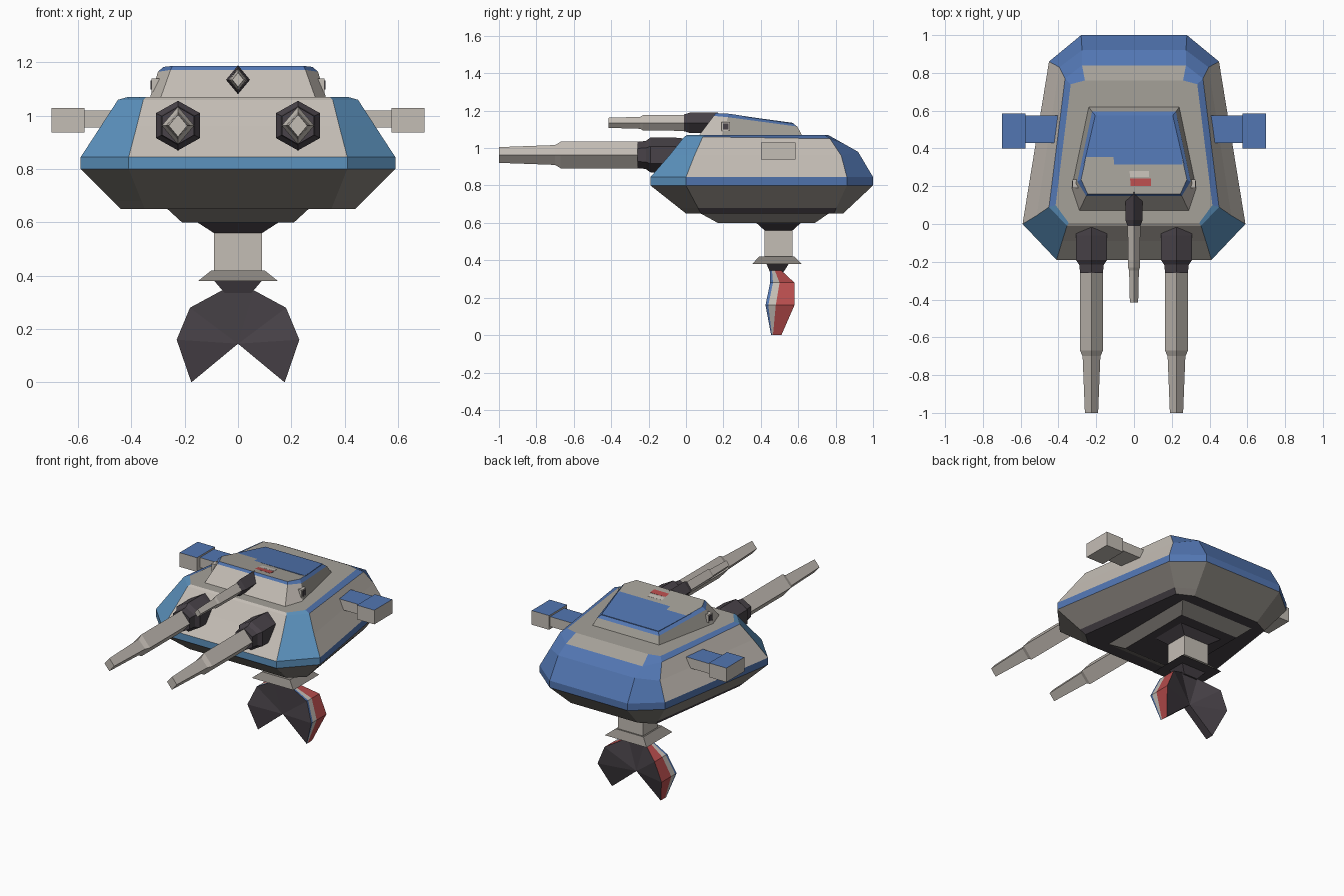
import bpy, math

if "Cube" in bpy.data.objects:
    bpy.data.objects.remove(bpy.data.objects["Cube"])


def srgb(r, g, b):
    f = lambda c: (c / 255 / 12.92) if c < 11 else ((c / 255 + 0.055) / 1.055) ** 2.4
    return (f(r), f(g), f(b), 1)


MATS = {}
for name, col in {
    "light_grey": (196, 189, 181), "mid_grey": (165, 161, 153), "under_grey": (136, 131, 125),
    "sky_blue": (92, 146, 190), "deep_blue": (82, 118, 178),
    "charcoal": (72, 66, 72), "red": (182, 76, 76),
}.items():
    m = bpy.data.materials.new(name)
    m.diffuse_color = srgb(*col)
    m.use_nodes = True
    m.node_tree.nodes["Principled BSDF"].inputs["Base Color"].default_value = m.diffuse_color
    MATS[name] = m
NAMES = list(MATS)


def make(name, verts, faces, colours):
    """Mesh object with one colour name per face."""
    me = bpy.data.meshes.new(name)
    me.from_pydata(verts, [], faces)
    for n in NAMES:
        me.materials.append(MATS[n])
    for p, c in zip(me.polygons, colours):
        p.material_index = NAMES.index(c)
    ob = bpy.data.objects.new(name, me)
    bpy.context.collection.objects.link(ob)
    return ob


def loft(name, rings, rule):
    """Skin equal-length rings; rule(band, side) gives the colour, caps are bands 'start' and 'end'."""
    n = len(rings[0])
    verts = [v for r in rings for v in r]
    faces, cols = [], []
    for b in range(len(rings) - 1):
        for s in range(n):
            t = (s + 1) % n
            faces.append((b * n + s, b * n + t, (b + 1) * n + t, (b + 1) * n + s))
            cols.append(rule(b, s))
    faces.append(tuple(reversed(range(n))))
    cols.append(rule("start", 0))
    faces.append(tuple(range((len(rings) - 1) * n, len(rings) * n)))
    cols.append(rule("end", 0))
    return make(name, verts, faces, cols)


def mirrored(half):
    """Right-hand points, front to back, closed into a full ring."""
    return [(-half[0][0],) + half[0][1:]] + half + [(-x, y, z) for x, y, z in reversed(half[1:])]


def flat(z, *pts):
    return mirrored([(x, y, z) for x, y in pts])


def rect(z, hx, y0, y1):
    return [(-hx, y0, z), (hx, y0, z), (hx, y1, z), (-hx, y1, z)]


def box(name, x0, x1, y0, y1, z0, z1, side, top=None):
    rings = [[(x0, y0, z), (x1, y0, z), (x1, y1, z), (x0, y1, z)] for z in (z0, z1)]
    return loft(name, rings, lambda b, s: (top or side) if b == "end" else side)


# Hull: eight-sided rings, sides 0 front, 1/7 front corners, 2/6 flanks, 3/5 rear corners, 4 rear
belt = [(.41, -.19), (.59, 0), (.45, .86), (.28, 1.0)]
hull_rings = [
    flat(.65, (.35, 0), (.44, .08), (.34, .79), (.24, .84)),
    flat(.68, (.362, -.038), (.47, .064), (.362, .804), (.248, .872)),
    flat(.80, *belt),
    flat(.845, *belt),
    mirrored([(.38, -.09, .96), (.515, .045, .96), (.395, .83, .96), (.275, .92, .98)]),
    mirrored([(.355, -.01, 1.06), (.45, .09, 1.06), (.365, .77, 1.05), (.275, .84, 1.025)]),
    mirrored([(.345, .005, 1.07), (.415, .10, 1.07), (.335, .74, 1.07), (.26, .76, 1.07)]),
]


def hull_rule(b, s):
    if b == "start":
        return "charcoal"
    if b == "end":
        return "mid_grey"
    if b == 0:
        return "charcoal" if s in (2, 6) else "under_grey"
    if b == 1:
        return "under_grey"
    blue = "sky_blue" if s in (0, 1, 7) else "deep_blue"
    if b == 2:
        return blue
    if s == 0:
        return "light_grey"
    if b < 5:
        return "light_grey" if s in (2, 6) else blue
    return "mid_grey" if s == 4 else blue


loft("hull", hull_rings, hull_rule)

# Underside tray, neck socket, neck, collar and funnel
loft("belly_tray", [rect(.60, .21, .17, .69), rect(.655, .27, .07, .77)],
     lambda b, s: "charcoal" if b == "start" else "under_grey")
loft("neck_socket", [rect(.56, .09, .42, .57), rect(.605, .16, .37, .62)], lambda b, s: "charcoal")
box("neck", -.09, .09, .42, .57, .41, .57, "light_grey")
loft("collar", [rect(.38, .15, .355, .62), rect(.42, .10, .39, .58)],
     lambda b, s: "charcoal" if b == "start" else "under_grey")
loft("funnel", [rect(.335, .05, .45, .52), rect(.382, .09, .43, .55)], lambda b, s: "charcoal")

# Tail lobes: dark concave fans front and back, with a striped outer rim
RIM = [  # x, z, then y of the front edge, both stripe edges and the back edge
    (0, .345, .45, .46, .475, .51), (.06, .345, .45, .46, .475, .51), (.18, .28, .45, .465, .50, .58),
    (.23, .16, .425, .44, .48, .58), (.175, 0, .455, .46, .465, .51)]
for label, sx in (("right", 1), ("left", -1)):
    verts = [(sx * x, y, z) for x, z, *ys in RIM for y in ys]
    verts += [(0, .46, .145), (0, .51, .145)]
    faces, cols = [], []
    for i in range(len(RIM) - 1):
        a, b = i * 4, i * 4 + 4
        for j, c in enumerate(("deep_blue", "light_grey", "red")):
            faces.append((a + j, b + j, b + j + 1, a + j + 1))
            cols.append(c)
        faces += [(20, b, a), (21, a + 3, b + 3)]
        cols += ["charcoal"] * 2
    faces.append((20, 21, 19, 18, 17, 16))
    cols.append("charcoal")
    if sx < 0:
        faces = [f[::-1] for f in faces]
    make(label + "_tail_lobe", verts, faces, cols)

# Turret on the roof
turret_rings = [
    flat(1.068, (.29, .07), (.33, .19), (.24, .62)),
    mirrored([(.253, .148, 1.172), (.30, .225, 1.165), (.222, .595, 1.115)]),
    mirrored([(.245, .158, 1.187), (.28, .235, 1.183), (.205, .575, 1.13)]),
]


def turret_rule(b, s):
    if b == 0:
        return "light_grey" if s in (0, 1, 5) else "mid_grey"
    return "mid_grey" if b == "end" else "deep_blue"


loft("turret", turret_rings, turret_rule)


def roof_plate(name, colour, front, back, lift):
    """Thin plate lying on the sloped turret roof; front and back are (half width, y)."""
    z = lambda y: 1.187 - max(0, y - .16) * .137
    pts = [(-front[0], front[1]), (front[0], front[1]), (back[0], back[1]), (-back[0], back[1])]
    rings = [[(x, y, z(y) + d) for x, y in pts] for d in (-.004, lift)]
    loft(name, rings, lambda b, s: colour)


roof_plate("roof_panel", "deep_blue", (.265, .315), (.205, .575), .004)
roof_plate("roof_light_bar", "light_grey", (.08, .25), (.08, .28), .003)
roof_plate("roof_red_mark", "red", (.09, .20), (.09, .24), .003)


# Guns: diamond-section barrels in faceted mounts
def tube(name, x, z, sides, stations, colour):
    """stations are (y, half width, half height), running back to front."""
    k = 1 / max(abs(math.sin(2 * math.pi * i / sides)) for i in range(sides))
    rings = [[(x + k * hx * math.sin(2 * math.pi * i / sides), y,
               z + hz * math.cos(2 * math.pi * i / sides)) for i in range(sides)]
             for y, hx, hz in stations]
    return loft(name, rings, lambda b, s: colour)


for label, x in (("right", .225), ("left", -.225)):
    tube(label + "_gun_mount", x, .963, 6,
         [(.02, .075, .085), (-.06, .083, .093), (-.19, .083, .093), (-.215, .065, .075), (-.26, .06, .07)],
         "charcoal")
    tube(label + "_gun_barrel", x, .963, 4,
         [(-.24, .061, .071), (-.67, .061, .071), (-.70, .047, .053), (-1.0, .035, .042)], "light_grey")
tube("small_gun_mount", 0, 1.135, 4,
     [(.17, .045, .054), (.02, .045, .054), (-.01, .034, .045)], "charcoal")
tube("small_gun_barrel", 0, 1.135, 4,
     [(0, .034, .043), (-.23, .031, .041), (-.245, .026, .032), (-.415, .022, .027)], "light_grey")

# Side pods on arms, and small sensors on the turret cheeks
for label, s in (("right", 1), ("left", -1)):
    span = lambda a, b: sorted((s * a, s * b))
    box(label + "_pod_arm", *span(.38, .58), .43, .575, .955, 1.02, "light_grey", "deep_blue")
    box(label + "_pod", *span(.575, .70), .40, .585, .938, 1.03, "light_grey", "deep_blue")
    box(label + "_sensor", *span(.28, .325), .19, .235, 1.09, 1.14, "light_grey")
    box(label + "_sensor_lens", *span(.324, .328), .198, .227, 1.098, 1.132, "charcoal")
